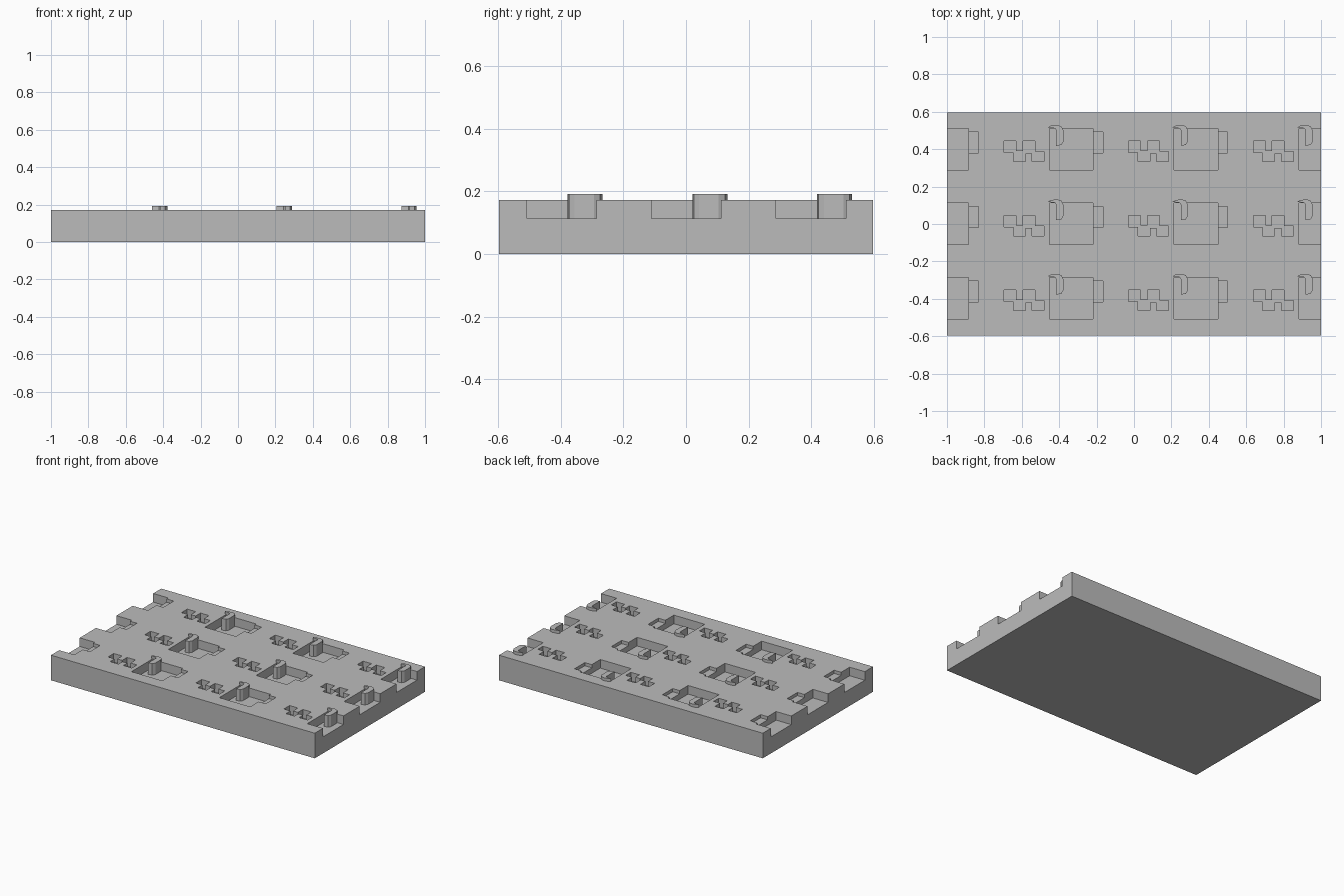
import bpy
import bmesh

if "Cube" in bpy.data.objects:
    bpy.data.objects.remove(bpy.data.objects["Cube"], do_unlink=True)

TOP, FLOOR, PEG_TOP, SHELF = 0.172, 0.113, 0.192, 0.15
COLUMNS = [-1.119, -0.452, 0.214, 0.881]   # left side of each pocket
ROWS = [-0.398, 0.0, 0.398]                # middle of each row

grey = bpy.data.materials.new("plain grey")
grey.use_nodes = True
grey.diffuse_color = (0.5, 0.5, 0.5, 1)
grey.node_tree.nodes["Principled BSDF"].inputs["Base Color"].default_value = (0.5, 0.5, 0.5, 1)


def prisms(name, outline, places, z0, z1):
    """One object holding a copy of the extruded outline at each place."""
    bm = bmesh.new()
    for px, py in places:
        base = bm.faces.new([bm.verts.new((px + x, py + y, z0)) for x, y in outline])
        ext = bmesh.ops.extrude_face_region(bm, geom=[base], use_keep_orig=True)
        tops = [v for v in ext["geom"] if isinstance(v, bmesh.types.BMVert)]
        bmesh.ops.translate(bm, verts=tops, vec=(0, 0, z1 - z0))
    bmesh.ops.recalc_face_normals(bm, faces=bm.faces)
    mesh = bpy.data.meshes.new(name)
    bm.to_mesh(mesh)
    bm.free()
    mesh.materials.append(grey)
    obj = bpy.data.objects.new(name, mesh)
    bpy.context.collection.objects.link(obj)
    return obj


def rect(x0, x1, y0, y1):
    return [(x0, y0), (x1, y0), (x1, y1), (x0, y1)]


def carve(target, cutter):
    """Subtract the cutter and discard it."""
    cutter.hide_render = True
    mod = target.modifiers.new(cutter.name, "BOOLEAN")
    mod.operation = "DIFFERENCE"
    mod.solver = "EXACT"
    mod.object = cutter
    bpy.context.view_layer.objects.active = target
    bpy.ops.object.modifier_apply(modifier=mod.name)
    bpy.data.objects.remove(cutter, do_unlink=True)


every = [(x, y) for x in COLUMNS for y in ROWS]
inner = [(x, y) for x in COLUMNS[1:] for y in ROWS]

# Slab with square pockets, shallow side tabs and stepped slots
slab = prisms("slab", rect(-1, 1, -0.597, 0.597), [(0, 0)], 0, TOP)
carve(slab, prisms("pocket_cutter", rect(0, 0.234, -0.11, 0.112), every, FLOOR, 0.3))
carve(slab, prisms("tab_cutter", rect(0.2, 0.287, -0.018, 0.094), every, SHELF, 0.3))
steps = [(0, 0.045), (0, -0.017), (0.05, -0.017), (0.05, -0.065), (0.114, -0.065),
         (0.114, -0.022), (0.15, -0.022), (0.15, -0.065), (0.214, -0.065), (0.214, -0.01),
         (0.165, -0.01), (0.165, 0.045), (0.101, 0.045), (0.101, -0.008),
         (0.064, -0.008), (0.064, 0.045)]
carve(slab, prisms("slot_cutter", [(x - 0.243, y) for x, y in steps], inner, FLOOR, 0.3))

# Hooked pegs: a stem in the pocket with a cap reaching over its corner
hook = [(-0.008, 0.119), (0.008, 0.128), (0.042, 0.132), (0.064, 0.124), (0.074, 0.104),
        (0.074, 0.042), (0.063, 0.025), (0.036, 0.02), (0.036, 0.104), (0.03, 0.113)]
prisms("hooked_pegs", hook, inner, FLOOR, PEG_TOP)
